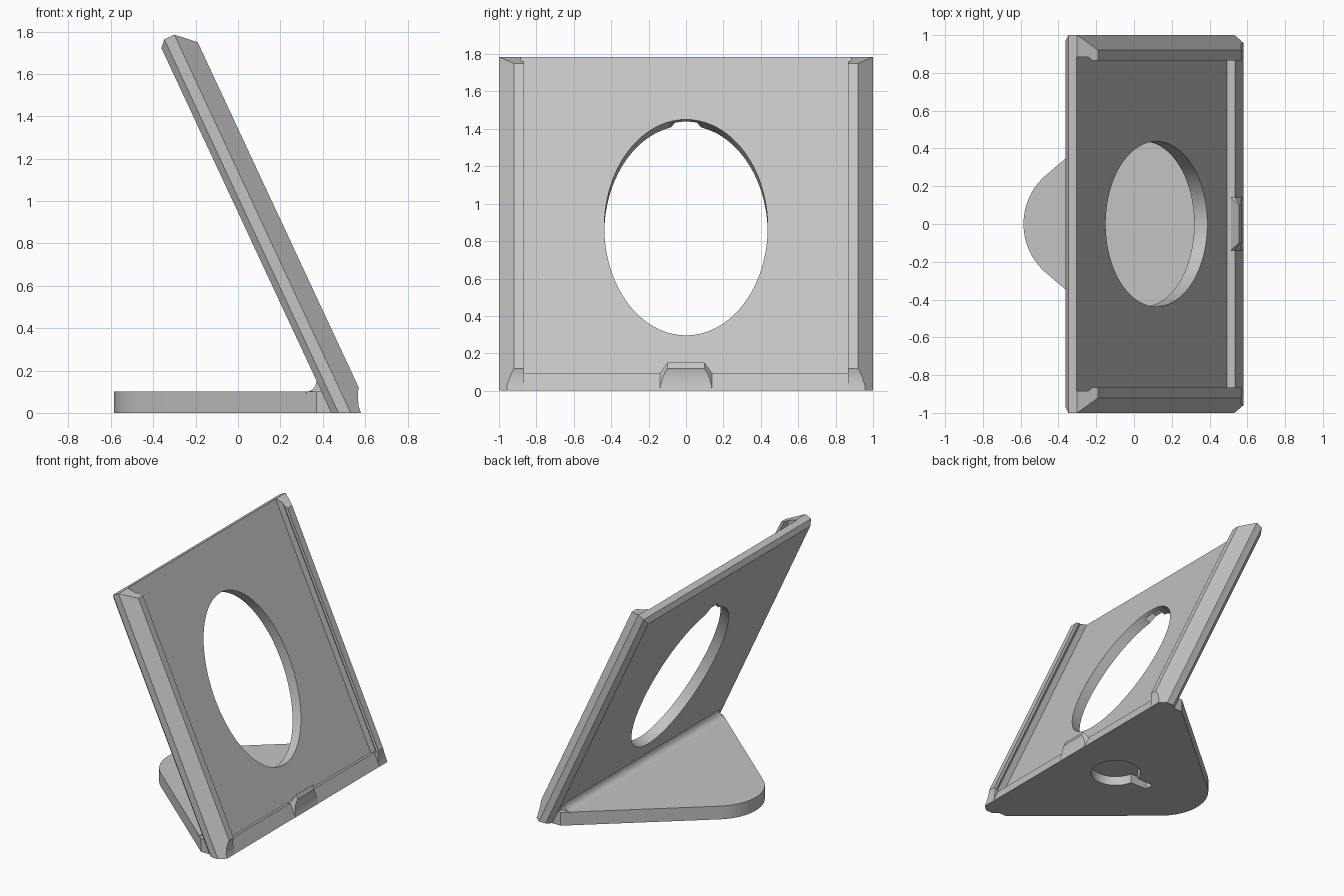
import bpy, bmesh
from math import radians, sin, cos, pi, tau
from mathutils import Vector

cube = bpy.data.objects.get("Cube")
if cube:
    bpy.data.objects.remove(cube)

grey = bpy.data.materials.new("light_grey")
grey.use_nodes = True
COLOUR = (0.55, 0.55, 0.55, 1)
grey.diffuse_color = COLOUR
grey.node_tree.nodes["Principled BSDF"].inputs["Base Color"].default_value = COLOUR

SN, CS = sin(radians(25)), cos(radians(25))


def tilt(y, v, c):
    """Panel frame to world: y across, v up the slope, c out of the face."""
    return Vector((CS * c - SN * v, y, SN * c + CS * v))


def finish(bm, name, ground=True):
    """Turn a bmesh into an object, trimmed flat at the floor if asked."""
    if ground:
        geom = bm.verts[:] + bm.edges[:] + bm.faces[:]
        bmesh.ops.bisect_plane(bm, geom=geom, plane_co=(0, 0, 0), plane_no=(0, 0, -1), clear_outer=True)
        bmesh.ops.holes_fill(bm, edges=[e for e in bm.edges if e.is_boundary])
    bmesh.ops.recalc_face_normals(bm, faces=bm.faces)
    mesh = bpy.data.meshes.new(name)
    bm.to_mesh(mesh)
    bm.free()
    mesh.materials.append(grey)
    obj = bpy.data.objects.new(name, mesh)
    bpy.context.collection.objects.link(obj)
    return obj


def hull(name, points):
    bm = bmesh.new()
    for p in points:
        bm.verts.new(p)
    res = bmesh.ops.convex_hull(bm, input=bm.verts)
    bmesh.ops.delete(bm, geom=[g for g in res["geom_interior"] if g.is_valid], context='VERTS')
    bmesh.ops.dissolve_limit(bm, angle_limit=0.01, verts=bm.verts, edges=bm.edges)
    return finish(bm, name)


def prism(name, profile, lo, hi, place):
    """Extrude a 2D profile from lo to hi; place maps (a, b, depth) to world."""
    bm = bmesh.new()
    rings = [[bm.verts.new(place(a, b, d)) for a, b in profile] for d in (lo, hi)]
    bm.faces.new(rings[0])
    bm.faces.new(rings[1])
    n = len(profile)
    for i in range(n):
        j = (i + 1) % n
        bm.faces.new((rings[0][i], rings[0][j], rings[1][j], rings[1][i]))
    return finish(bm, name, ground=False)


def combine(target, tool, operation):
    """Apply a boolean and remove the helper."""
    tool.hide_render = True
    mod = target.modifiers.new("cut", 'BOOLEAN')
    mod.operation, mod.object, mod.solver = operation, tool, 'EXACT'
    deps = bpy.context.evaluated_depsgraph_get()
    deps.update()
    target.data = bpy.data.meshes.new_from_object(target.evaluated_get(deps))
    target.modifiers.clear()
    bpy.data.objects.remove(tool)


def across(v, c, y):
    return tilt(y, v, c)


def upslope(y, c, v):
    return tilt(y, v, c)


def flat(x, y, z):
    return Vector((x, y, z))


# Leaning panel: slab with bevelled back, sides and top
sections = [(0.40, 0.97, 1.713), (0.43, 1, 1.745), (0.482, 1, 1.745), (0.567, 0.92, 1.666)]
panel = hull("leaning_panel", [tilt(side * w, v, c) for c, w, top in sections
                               for side in (-1, 1) for v in (-0.5, top)])

# Channel with undercut rails, closed by a low shelf at the bottom
half = [(0.885, 0.477), (0.885, 0.525), (0.865, 0.545), (0.865, 0.7)]
channel = half + [(-y, c) for y, c in reversed(half)]
combine(panel, prism("channel_cutter", channel, -0.14, 2, upslope), 'DIFFERENCE')
lip = [(-0.6, 0.525), (-0.1, 0.525), (-0.1, 0.7), (-0.6, 0.7)]
combine(panel, prism("lip_cutter", lip, -0.865, 0.865, across), 'DIFFERENCE')

# Small overhanging clip in the middle of the shelf
clip = [(0.50, 0.14, -0.141), (0.525, 0.14, -0.141), (0.567, 0.10, -0.099)]
combine(panel, hull("front_clip", [tilt(side * w, v, c) for c, w, top in clip
                                   for side in (-1, 1) for v in (-0.5, top)]), 'UNION')

# Hollowed lower ends of the rails and clip
scoop = [(-0.132, 0.568), (-0.152, 0.553), (-0.176, 0.542), (-0.214, 0.529),
         (-0.25, 0.5255), (-0.6, 0.5255), (-0.6, 0.7), (-0.132, 0.7)]
combine(panel, prism("scoop_cutter", scoop, -1.2, 1.2, across), 'DIFFERENCE')

# Oval window, with a cable notch in its upper back edge
oval = [(0.437 * cos(tau * i / 96), 0.741 + 0.637 * sin(tau * i / 96)) for i in range(96)]
combine(panel, prism("window_cutter", oval, 0.3, 0.7, tilt), 'DIFFERENCE')
notch = [(-0.1, 1.34), (0.1, 1.34), (0.04, 1.42), (-0.04, 1.42)]
combine(panel, prism("notch_cutter", notch, 0.3, 0.45, tilt), 'DIFFERENCE')

# Foot: triangle with a rounded tip
R, TIP = 0.341, -0.244
edge = radians(130.7)
arc = [edge + (tau - 2 * edge) * i / 24 for i in range(25)]
outline = [(0.47, 0.97), (0.37, 0.97)] + [(TIP + R * cos(a), R * sin(a)) for a in arc]
outline += [(0.37, -0.97), (0.47, -0.97)]
foot = prism("foot", outline, 0, 0.10, flat)

# Keyhole pocket under the foot
disc = [(0.17 + 0.175 * cos(tau * i / 48), 0.175 * sin(tau * i / 48)) for i in range(48)]
combine(foot, prism("pocket_cutter", disc, -0.1, 0.07, flat), 'DIFFERENCE')
slot = [(-0.14, -0.035), (0.1, -0.035), (0.1, 0.035), (-0.14, 0.035)]
combine(foot, prism("slot_cutter", slot, -0.1, 0.07, flat), 'DIFFERENCE')

# Fillet where the foot meets the panel
bend = [(0.32 + 0.05 * sin(t * pi / 12), 0.15 - 0.05 * cos(t * pi / 12)) for t in range(7)]
fillet = prism("fillet", bend + [(0.375, 0.16), (0.42, 0.16), (0.42, 0.09), (0.32, 0.09)],
               -0.93, 0.93, lambda x, z, y: Vector((x, y, z)))

# Smooth the curved walls, keep hard edges
for obj in (panel, foot, fillet):
    bpy.ops.object.select_all(action='DESELECT')
    obj.select_set(True)
    bpy.context.view_layer.objects.active = obj
    bpy.ops.object.shade_smooth_by_angle(angle=radians(20))
